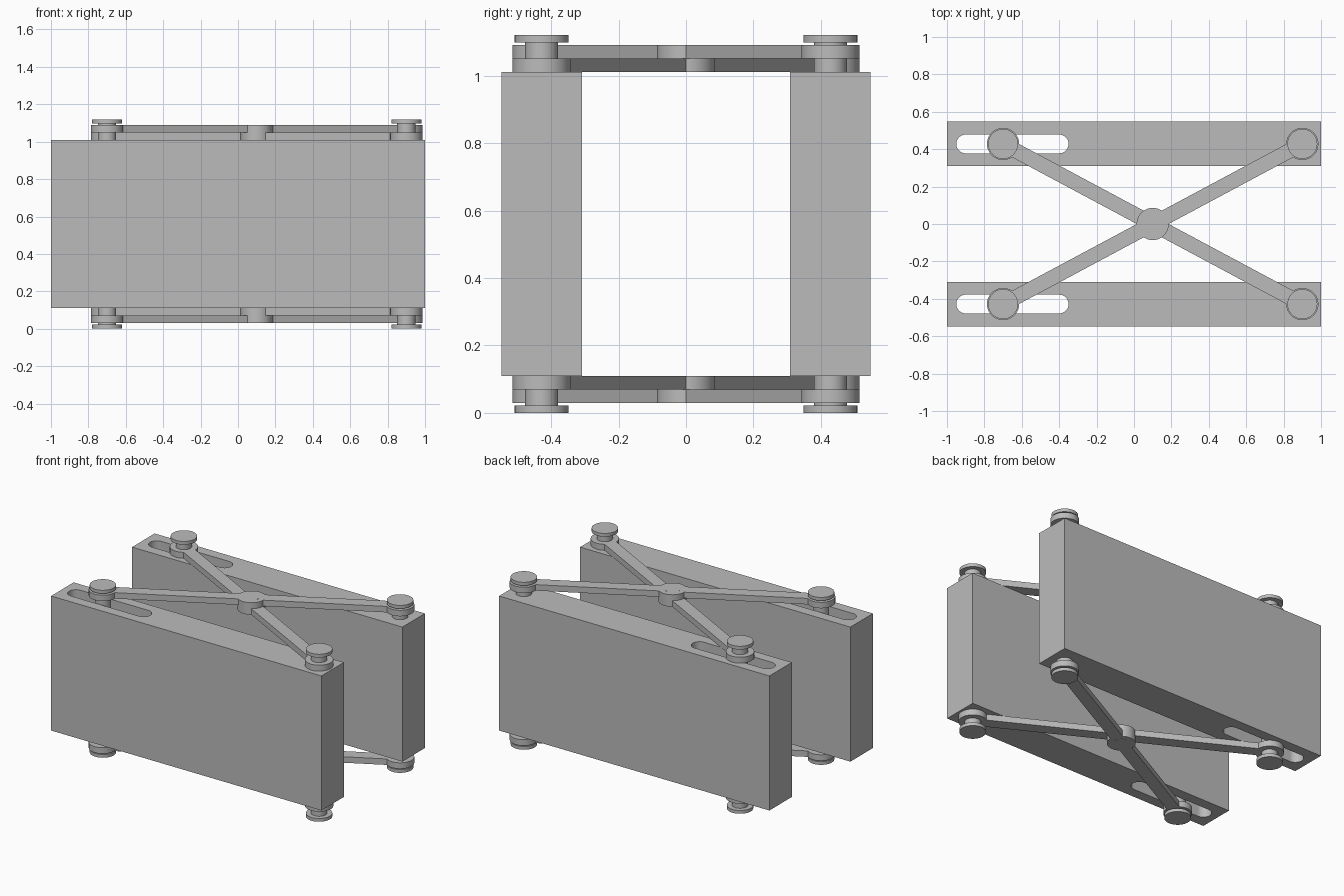
import bpy, bmesh
from math import sin, cos, pi, asin, atan2, hypot

if "Cube" in bpy.data.objects:
    bpy.data.objects.remove(bpy.data.objects["Cube"], do_unlink=True)

grey = bpy.data.materials.new("plain grey")
grey.use_nodes = True
grey.diffuse_color = (0.5, 0.5, 0.5, 1)
grey.node_tree.nodes["Principled BSDF"].inputs["Base Color"].default_value = (0.5, 0.5, 0.5, 1)

# Shared dimensions
TOP = 1.12                        # overall height
MID = TOP / 2
SLAB_Z = 0.11                     # slab underside
ARM_T = 0.04                      # arm thickness
SIDE_Y = 0.428                    # slab centre line
SLIDE_X, FIXED_X = -0.7, 0.9      # pin positions along a slab
HUB_X = (SLIDE_X + FIXED_X) / 2
EYE_R, PIN_R, CAP_R = 0.086, 0.05, 0.08
CAP_T = 0.022


def arc(cx, r, start, end, steps=32):
    return [(cx + r * cos(start + (end - start) * i / steps),
             r * sin(start + (end - start) * i / steps)) for i in range(steps + 1)]


def finish(ob):
    bpy.ops.object.select_all(action='DESELECT')
    ob.select_set(True)
    bpy.context.view_layer.objects.active = ob
    bpy.ops.object.shade_smooth_by_angle(angle=pi / 6)


def plate(name, outlines, location, thickness, turn=0):
    """Extruded flat plate; outlines after the first become holes."""
    curve = bpy.data.curves.new(name, 'CURVE')
    curve.dimensions = '2D'
    curve.fill_mode = 'BOTH'
    curve.extrude = thickness / 2
    for points in outlines:
        spline = curve.splines.new('POLY')
        spline.points.add(len(points) - 1)
        for p, (x, y) in zip(spline.points, points):
            p.co = (x, y, 0, 1)
        spline.use_cyclic_u = True
    curve.materials.append(grey)
    ob = bpy.data.objects.new(name, curve)
    bpy.context.collection.objects.link(ob)
    ob.location = location
    ob.rotation_euler.z = turn
    bpy.ops.object.select_all(action='DESELECT')
    ob.select_set(True)
    bpy.context.view_layer.objects.active = ob
    bpy.ops.object.convert(target='MESH')
    ob = bpy.context.object
    bm = bmesh.new()
    bm.from_mesh(ob.data)
    bmesh.ops.remove_doubles(bm, verts=bm.verts, dist=0.0001)
    bmesh.ops.recalc_face_normals(bm, faces=bm.faces)
    bm.to_mesh(ob.data)
    bm.free()
    finish(ob)


def cylinder(name, x, y, z0, z1, radius):
    bpy.ops.mesh.primitive_cylinder_add(vertices=64, radius=radius, depth=z1 - z0,
                                        location=(x, y, (z0 + z1) / 2))
    ob = bpy.context.object
    ob.name = ob.data.name = name
    ob.data.materials.append(grey)
    finish(ob)


# Slabs with a long through slot
slab_outline = [(-1, -0.119), (1, -0.119), (1, 0.119), (-1, 0.119)]
slot_outline = arc(-0.4, PIN_R, -pi / 2, pi / 2) + arc(-0.9, PIN_R, pi / 2, 3 * pi / 2)
for side, y in (("front", -SIDE_Y), ("back", SIDE_Y)):
    plate(side + "_slab", [slab_outline, slot_outline], (0, y, MID), TOP - 2 * SLAB_Z)

# Crossing arms: straight bar with a round eye at each end and a hub in the middle
reach = hypot((FIXED_X - SLIDE_X) / 2, SIDE_Y)
lean = atan2(SIDE_Y, (FIXED_X - SLIDE_X) / 2)
a = asin(0.04 / EYE_R)
arm_outline = (arc(reach, EYE_R, a - pi, pi - a, 48) + arc(0, EYE_R, a, pi - a)
               + arc(-reach, EYE_R, a, 2 * pi - a, 48) + arc(0, EYE_R, pi + a, 2 * pi - a))

for level, s in (("upper", 1), ("lower", -1)):
    face = MID - SLAB_Z
    for layer, turn, step in (("inner", -lean, 0.5), ("outer", lean, 1.5)):
        z = MID + s * (face + step * ARM_T)
        plate(f"{level}_{layer}_arm", [arm_outline], (HUB_X, 0, z), ARM_T, turn)
    # Hub pin, nearly flush with the arms
    ends = sorted((MID + s * face, MID + s * (face + 2 * ARM_T + 0.0005)))
    cylinder(level + "_hub_pin", HUB_X, 0, *ends, PIN_R)

# Corner rods with a flat cap on both ends
for side, y in (("front", -SIDE_Y), ("back", SIDE_Y)):
    for kind, x in (("sliding", SLIDE_X), ("fixed", FIXED_X)):
        name = f"{side}_{kind}"
        cylinder(name + "_rod", x, y, CAP_T / 2, TOP - CAP_T / 2, PIN_R - 0.001)
        cylinder(name + "_lower_cap", x, y, 0, CAP_T, CAP_R)
        cylinder(name + "_upper_cap", x, y, TOP - CAP_T, TOP, CAP_R)
